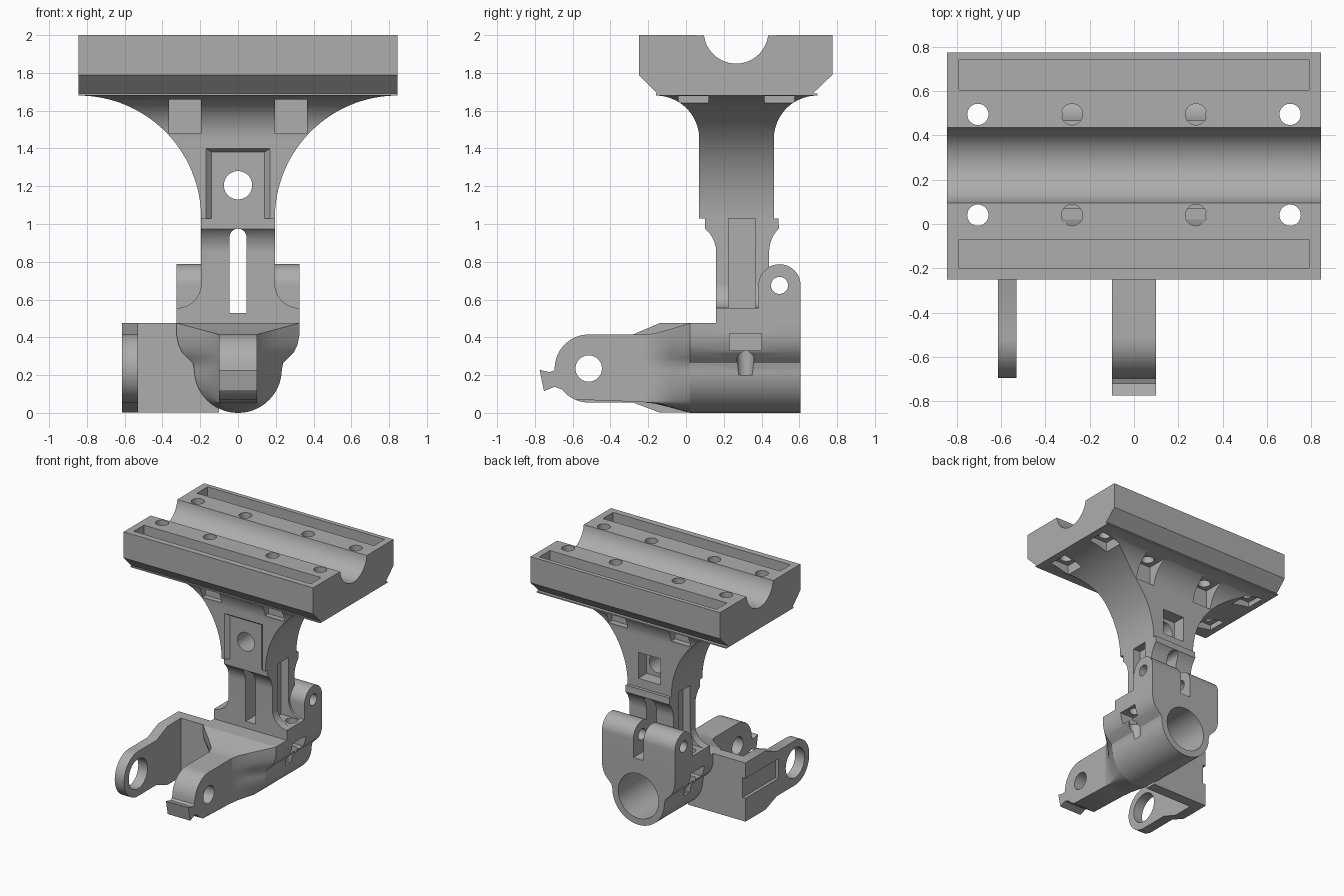
import bpy, bmesh, math
from mathutils import Vector

old = bpy.data.objects.get("Cube")
if old:
    bpy.data.objects.remove(old, do_unlink=True)

grey = bpy.data.materials.new("plain grey")
grey.use_nodes = True
grey.diffuse_color = (0.42, 0.42, 0.42, 1)
grey.node_tree.nodes["Principled BSDF"].inputs["Base Color"].default_value = grey.diffuse_color


def make(name, rings):
    """Closed solid skinned through equal-length rings of points."""
    bm = bmesh.new()
    vs = [[bm.verts.new(p) for p in ring] for ring in rings]
    n = len(vs[0])
    for a, b in zip(vs, vs[1:]):
        for i in range(n):
            bm.faces.new((a[i], a[(i + 1) % n], b[(i + 1) % n], b[i]))
    bm.faces.new(vs[0])
    bm.faces.new(vs[-1])
    bmesh.ops.remove_doubles(bm, verts=bm.verts, dist=0.0005)
    bmesh.ops.recalc_face_normals(bm, faces=bm.faces)
    me = bpy.data.meshes.new(name)
    bm.to_mesh(me)
    bm.free()
    me.materials.append(grey)
    ob = bpy.data.objects.new(name, me)
    bpy.context.collection.objects.link(ob)
    return ob


def prism(name, pts, axis, lo, hi):
    place = {"x": lambda p, d: (d, p[0], p[1]),
             "y": lambda p, d: (p[0], d, p[1]),
             "z": lambda p, d: (p[0], p[1], d)}[axis]
    return make(name, [[place(p, d) for p in pts] for d in (lo, hi)])


def arc(cx, cy, r, a0, a1, n=20):
    angles = [math.radians(a0 + (a1 - a0) * i / n) for i in range(n + 1)]
    return [(cx + r * math.cos(a), cy + r * math.sin(a)) for a in angles]


def disc(cx, cy, r):
    return arc(cx, cy, r, 0, 352.5, 47)


def box(name, x0, x1, y0, y1, z0, z1):
    return prism(name, [(x0, y0), (x1, y0), (x1, y1), (x0, y1)], "z", z0, z1)


def mirrored(half):
    return half + [(-x, z) for x, z in reversed(half)]


def apply_bool(ob, tool, op="DIFFERENCE"):
    mod = ob.modifiers.new("cut", "BOOLEAN")
    mod.operation, mod.solver, mod.object = op, "EXACT", tool
    bpy.context.view_layer.update()
    me = bpy.data.meshes.new_from_object(ob.evaluated_get(bpy.context.evaluated_depsgraph_get()))
    ob.modifiers.clear()
    ob.data = me


def drop(*tools):
    for t in tools:
        bpy.data.objects.remove(t, do_unlink=True)


def cut(parts, *tools):
    for t in tools:
        for p in parts:
            apply_bool(p, t)
    drop(*tools)


# Grooved top plate with chamfered lower edges
plate = prism("top_plate", [(-.25, 2), (-.25, 1.79), (-.14, 1.68), (.66, 1.68), (.775, 1.79), (.775, 2)]
              + arc(.265, 2.02, .171, -7, -173, 32), "x", -.845, .845)
cut([plate], box("slot", -.79, .79, .605, .74, 1.87, 2.1),
    box("slot", -.79, .79, -.2, -.07, 1.87, 2.1))

# Neck flaring both ways into the plate
neck = prism("neck", mirrored([(.845, 1.69)] + arc(.845, 1.03, .65, 90, 180, 32)), "y", -.3, .9)
depth = prism("depth", [(.07, 1.03)] + arc(-.16, 1.45, .23, 0, 90)
              + [(-.16, 1.69), (.695, 1.69)] + arc(.695, 1.45, .23, 90, 180) + [(.465, 1.03)], "x", -1, 1)
apply_bool(neck, depth, "INTERSECT")
drop(depth)

# Tapered front recess, cross hole and rear nut pocket
cut([neck], make("recess", [[(-w, y, 1.0), (w, y, 1.0), (w, y, h), (-w, y, h)]
                            for w, y, h in ((.18, .06, 1.407), (.14, .1, 1.38))]),
    prism("hole", disc(0, 1.205, .075), "y", -.1, .8),
    box("pocket", -.1, .1, .36, .6, 1.1, 1.31))

# Plate bolt holes with nut pockets beneath
for s in (-1, 1):
    for x in (.28, .705):
        for y, far in ((.04, -.3), (.495, .8)):
            cut([plate, neck], prism("bolt", disc(s * x, y, .048), "z", 1.45 if x > .5 else 1.6, 2.1))
            near = y + .07 if y < .2 else y - .075
            if x > .5:
                cut([plate, neck], box("nut", s * x - .085, s * x + .085, y - .08, y + .08, 1.5, 1.72))
            else:
                cut([neck], box("nut", s * x - .085, s * x + .085, min(near, far), max(near, far), 1.48, 1.66))

# Column, filleted out to the clamp width at its foot
column = prism("column", mirrored([(.195, 1.03)] + arc(.325, .685, .13, 180, 270) + [(.325, .42)]), "y", 0, .8)
depth = prism("depth", [(.16, .42)] + arc(.0, .85, .16, 0, 51, 10) + [(.1, 1.03), (.49, 1.03), (.49, 1.0)]
              + arc(.62, .85, .18, 135, 180, 10) + [(.44, .42)], "x", -1, 1)
apply_bool(column, depth, "INTERSECT")
drop(depth)

# Clamp body around the bore
section = mirrored([(.325, .475), (.325, .41), (.315, .36), (.295, .32), (.265, .29), (.24, .265)]
                   + arc(0, .232, .232, 0, -87, 22))
body = prism("clamp_body", section, "y", .02, .607)

# Hinge ears at the back
ears = prism("hinge_ears", [(.383, .43), (.383, .675)] + arc(.495, .675, .112, 180, 0, 28)
             + [(.607, .43)], "x", -.325, .325)

lower = [column, body, ears]
cut(lower, prism("bore", disc(0, .232, .18), "y", .06, .8),
    prism("slit", arc(0, .93, .045, 0, 180, 16) + [(-.045, .53), (.045, .53)], "y", -.1, .9),
    prism("pin", disc(.495, .675, .045), "x", -.5, .5))
for s in (-1, 1):
    a, b = sorted((s * .13, s * .5))
    cut([column], box("groove", a, b, .225, .365, .556, 1.1))
    a, b = sorted((s * .17, s * .5))
    cut([column, body], box("nut_slot", a, b, .23, .4, .33, .42),
        prism("screw", disc(s * .255, .315, .045), "z", .2, .6))

# Blend from the clamp down to the narrow arm
def blend_ring(t, y):
    out = []
    for x, z in section:
        tx, tz = max(-.1, min(.1, x)), max(.055, min(.415, z))
        out.append(Vector((x + (tx - x) * t, y, z + (tz - z) * t)))
    return out


make("arm_blend", [blend_ring(0, .02), blend_ring(.5, -.08), blend_ring(.9, -.165), blend_ring(1, -.22)])

# Centre arm with hooked tip
arm = prism("centre_arm", [(-.15, .055), (-.15, .415)] + arc(-.515, .235, .18, 90, 172, 18)
            + [(-.697, .225), (-.72, .215), (-.775, .228), (-.752, .115), (-.695, .138), (-.66, .125)]
            + arc(-.515, .235, .18, 222, 246, 5), "x", -.1, .1)
cut([arm], prism("hole", disc(-.515, .235, .07), "x", -.5, .5))

# Side bracket: cross wall plus outer arm with a ring end
box("bracket_wall", -.56, -.1, .03, .117, .002, .475)
side = prism("side_arm", [(.117, .002), (.117, .475), (-.14, .475), (-.28, .415)]
             + arc(-.515, .235, .18, 90, 270, 32) + [(-.28, .055), (-.14, .002)], "x", -.613, -.53)
cut([side], prism("hole", disc(-.515, .235, .12), "x", -.8, -.4),
    box("channel", -.7, -.588, -.3, .2, .19, .35))

# Smooth curved walls, keep edges crisp
bpy.ops.object.select_all(action="DESELECT")
for ob in bpy.context.collection.objects:
    if ob.type == "MESH" and grey.name in ob.data.materials:
        ob.select_set(True)
        bpy.context.view_layer.objects.active = ob
bpy.ops.object.shade_smooth_by_angle(angle=math.radians(28))
